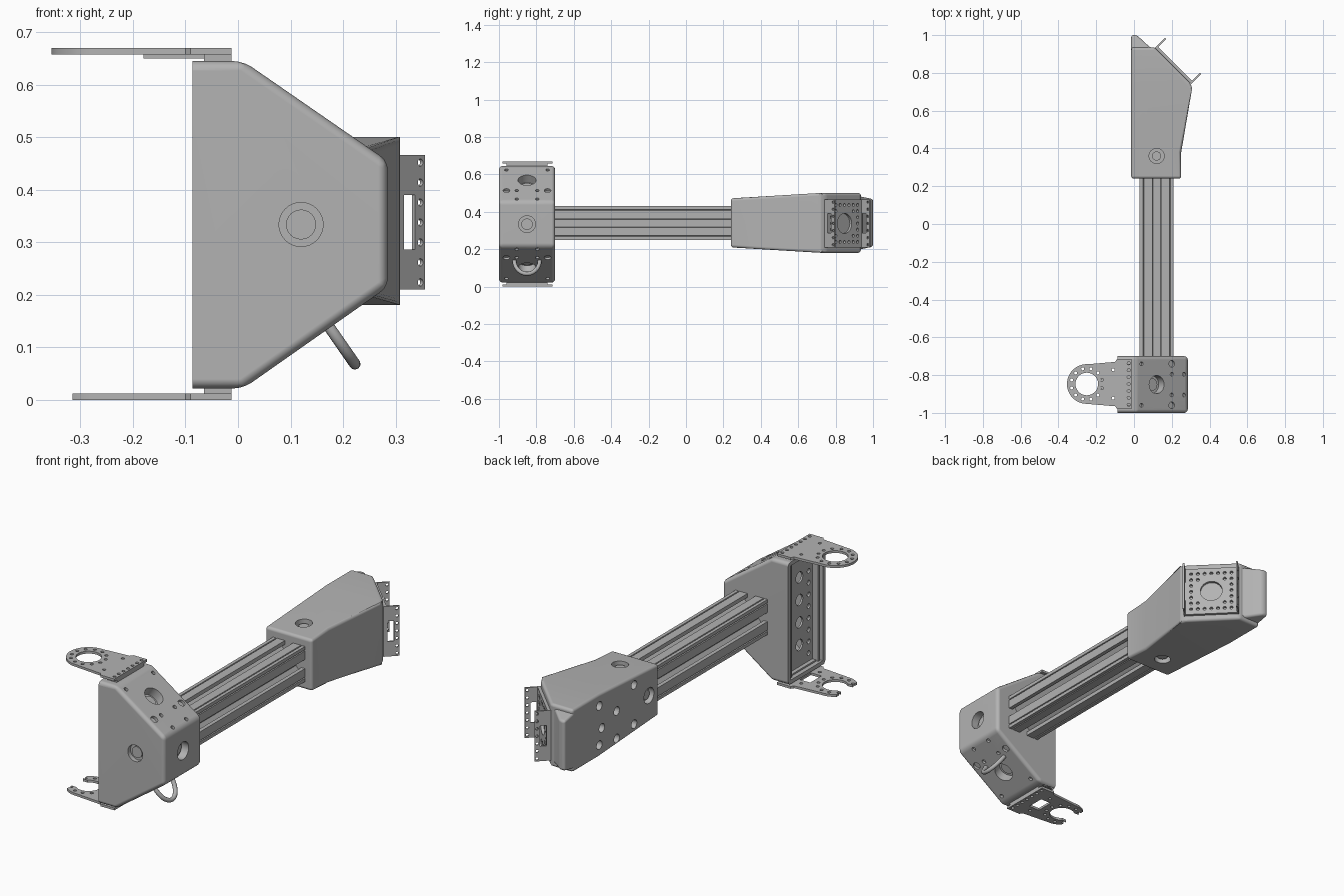
import bpy, bmesh
from math import sin, cos, pi, radians
from mathutils import Matrix, Vector

cube = bpy.data.objects.get("Cube")
if cube:
    bpy.data.objects.remove(cube, do_unlink=True)

grey = bpy.data.materials.new("mid grey")
grey.use_nodes = True
GREY = (0.45, 0.45, 0.45, 1)
grey.diffuse_color = GREY
for node in grey.node_tree.nodes:
    if node.type == 'BSDF_PRINCIPLED':
        node.inputs["Base Color"].default_value = GREY

X, Y, Z = Vector((1, 0, 0)), Vector((0, 1, 0)), Vector((0, 0, 1))


def frame(o, u, v, w):
    m = Matrix((u, v, w)).transposed().to_4x4()
    m.translation = Vector(o)
    return m


FLAT = Matrix.Identity(4)
SIDE = frame((0, 0, 0), X, Z, Y)  # profile in x-z, extruded along y


def new_object(name, bm):
    bmesh.ops.recalc_face_normals(bm, faces=bm.faces)
    me = bpy.data.meshes.new(name)
    bm.to_mesh(me)
    bm.free()
    me.materials.append(grey)
    ob = bpy.data.objects.new(name, me)
    bpy.context.collection.objects.link(ob)
    return ob


def prism_bm(pts, lo, hi, m=FLAT):
    bm = bmesh.new()
    bottom = [bm.verts.new((x, y, lo)) for x, y in pts]
    top = [bm.verts.new((x, y, hi)) for x, y in pts]
    bm.faces.new(bottom)
    bm.faces.new(top)
    for i in range(len(pts)):
        j = (i + 1) % len(pts)
        bm.faces.new((bottom[i], bottom[j], top[j], top[i]))
    bm.transform(m)
    return bm


def prism(name, pts, lo, hi, m=FLAT):
    return new_object(name, prism_bm(pts, lo, hi, m))


def box(name, x, y, z, m=FLAT):
    pts = [(x[0], y[0]), (x[1], y[0]), (x[1], y[1]), (x[0], y[1])]
    return prism(name, pts, z[0], z[1], m)


def rods(name, items, segments=24):
    """Cylinders given as (centre, direction, radius, half length)."""
    bm = bmesh.new()
    for p, d, r, h in items:
        m = Matrix.Translation(p) @ Vector(d).to_track_quat('Z', 'Y').to_matrix().to_4x4()
        bmesh.ops.create_cone(bm, cap_ends=True, segments=segments, radius1=r,
                              radius2=r, depth=2 * h, matrix=m)
    return new_object(name, bm)


def finish(ob, bevel=0, cutters=()):
    if bevel:
        b = ob.modifiers.new("bevel", 'BEVEL')
        b.width, b.segments, b.angle_limit = bevel, 3, radians(20)
    for c in cutters:
        m = ob.modifiers.new("cut", 'BOOLEAN')
        m.operation, m.solver, m.object = 'DIFFERENCE', 'EXACT', c
        c.hide_render = True
    bpy.context.view_layer.update()
    dg = bpy.context.evaluated_depsgraph_get()
    ob.data = bpy.data.meshes.new_from_object(ob.evaluated_get(dg))
    ob.modifiers.clear()
    for c in cutters:
        bpy.data.objects.remove(c, do_unlink=True)
    ob.data.shade_smooth()
    ob.data.set_sharp_from_angle(angle=radians(35))
    w = ob.modifiers.new("normals", 'WEIGHTED_NORMAL')
    w.keep_sharp = True
    return ob


# Head shell, hollow and open towards -x
CY, CZ = -0.85, 0.334
head = prism("head_shell", [(-.12, .022), (.01, .022), (.285, .215), (.285, .455),
                            (.01, .645), (-.12, .645)], -1, -.7, SIDE)
cavity = prism("cavity", [(-.2, .042), (.004, .042), (.265, .225), (.265, .445),
                          (.004, .625), (-.2, .625)], -.98, -.72, SIDE)
trim = box("trim", (-.3, -.087), (-1.2, -.5), (-.2, 1))
up, down = Vector((.57, 0, .82)), Vector((.57, 0, -.82))


def on_slope(x, dy, s):
    z = .645 - (x - .01) * .69
    return Vector((x, CY + dy, z if s > 0 else 2 * CZ - z))


sockets = [("front", Vector((.12, -1, CZ)), -Y, .042, .022),
           ("side", Vector((.285, CY, CZ)), X, .045, .04),
           ("upper", on_slope(.12, 0, 1), up, .048, .05),
           ("lower", on_slope(.12, 0, -1), down, .048, .05)]
big = rods("big_holes", [(p, d, r, .03) for _, p, d, r, _ in sockets], 32)
small = []
for s, n in ((1, up), (-1, down)):
    for dy in (-1, 1):
        for x, y, r in ((.04, .11, .01), (.2, .11, .018), (.2, .055, .01), (.265, .055, .01)):
            small.append((on_slope(x, dy * y, s), n, r, .014))
finish(head, .018, [cavity, trim, big, rods("small_holes", small)])

for where, p, d, r, depth in sockets:
    cup = rods(where + "_socket", [(p - d * (depth / 2 + .01), d, r * 1.15, depth / 2 + .004)], 32)
    finish(cup, 0, [rods("bore", [(p, d, r, depth)], 32)])
    finish(rods(where + "_socket_stud", [(p - d * depth, d, r * .68, .009)]))

# Inner channel seen through the open side of the head
web = box("channel_web", (-.045, -.035), (-.965, -.735), (.045, .622))
slots = [((-.04, CY + dy, .09 + .06 * i), X, .012, .03) for i in range(9) for dy in (-.075, .075)]
slots += [((-.04, CY, .16 + .115 * i), X, .028, .03) for i in range(4)]
finish(web, 0, [rods("web_holes", slots)])
for name, y in (("front", -.965), ("back", -.745)):
    finish(box(name + "_channel_flange", (-.078, -.035), (y, y + .01), (.045, .622)))

# Round-ended mounting plates above and below the head
HX, HY = -.25, -.847
outline = [(-.012, -.98), (-.012, -.715), (-.09, -.715), (-.1, -.73)]
outline += [(HX + .105 * cos(radians(a)), HY + .105 * sin(radians(a))) for a in range(86, 275, 8)]
outline += [(-.1, -.965), (-.09, -.98)]
for name, z, fork in (("top_plate", .658, False), ("bottom_plate", 0, True)):
    holes = [((HX, HY, z), Z, .06, .05)]
    for i in range(12):
        a = i * pi / 6 + pi / 12
        holes.append(((HX + .083 * cos(a), HY + .083 * sin(a), z), Z, .008, .05))
    holes += [((-.028, HY - .11 + .0366 * i, z), Z, .008, .05) for i in range(7)]
    holes += [((-.11, HY + y, z), Z, .008, .05) for y in (-.075, .075)]
    cuts = [rods("plate_holes", holes)]
    if fork:
        cuts += [box("fork_gap", (-.45, HX), (HY - .045, HY + .045), (-.1, .1)),
                 box("fork_end", (-.45, -.315), (-1.1, -.6), (-.1, .1)),
                 box("window", (-.14, -.08), (HY - .045, HY + .045), (-.1, .1))]
    finish(prism(name, outline, z, z + .012), 0, cuts)
finish(box("top_spacer", (-.065, -.012), (-.96, -.74), (.62, .659)))
finish(box("bottom_spacer", (-.065, -.012), (-.96, -.74), (.011, .05)))
finish(box("top_support_strip", (-.18, -.012), (-.9, -.8), (.65, .659)),
       0, [rods("strip_hole", [((HX, HY, .65), Z, .08, .1)])])

# Pull handle on the lower slope
curve = bpy.data.curves.new("handle_path", 'CURVE')
curve.dimensions, curve.bevel_depth, curve.bevel_resolution = '3D', .011, 3
spline = curve.splines.new('POLY')
spline.points.add(24)
root = on_slope(.175, 0, -1) - down * .005
for i, p in enumerate(spline.points):
    a = pi * i / 24
    p.co = (*(root + Y * (.068 * cos(a)) + down * (.088 * sin(a))), 1)
path = bpy.data.objects.new("handle_path", curve)
bpy.context.collection.objects.link(path)
bpy.context.view_layer.update()
mesh = bpy.data.meshes.new_from_object(path.evaluated_get(bpy.context.evaluated_depsgraph_get()))
bpy.data.objects.remove(path, do_unlink=True)
mesh.materials.clear()
mesh.materials.append(grey)
mesh.shade_smooth()
bpy.context.collection.objects.link(bpy.data.objects.new("pull_handle", mesh))

# Slotted beam: one side of the section, turned four times
half = [(.09, .09), (.073, .09), (.07, .082), (.067, .09), (.023, .09), (.023, .07),
        (.045, .07), (.045, .06), (.02, .04)]
side = [(-x, y) for x, y in half] + half[:0:-1]
section = []
for _ in range(4):
    section += side
    side = [(y, -x) for x, y in side]
finish(prism("slotted_beam", [(x + .12, y + .34) for x, y in section], -.73, .27, SIDE))

# Tapered base body
BZ = .341
bm = prism_bm([(-.015, .24), (.25, .24), (.25, .38), (.308, .72), (.298, .747),
               (.11, .935), (-.015, .935)], -1, 1)
bmesh.ops.bisect_plane(bm, geom=bm.verts[:] + bm.edges[:] + bm.faces[:],
                       plane_co=(0, .72, 0), plane_no=(0, 1, 0))
for v in bm.verts:
    v.co.z = BZ + v.co.z * (.131 + .029 * min(1, (v.co.y - .24) / .48))
body = new_object("base_body", bm)
screws = [("top", Vector((.12, .36, .48)), Z), ("bottom", Vector((.12, .36, .203)), -Z),
          ("side", Vector((-.015, .32, BZ)), -X)]
holes = [((-.015, y, BZ + dz), X, .022, .03)
         for y, dz in ((.44, .1), (.44, -.1), (.58, .02), (.58, -.12), (.72, .1), (.72, -.1), (.7, -.02))]
finish(body, .02, [rods("screw_holes", [(p, d, .04, .03) for _, p, d in screws], 32),
                   rods("side_holes", holes)])
for where, p, d in screws:
    finish(rods(where + "_base_screw", [(p - d * .028, d, .024, .014)]))

# Nose at the far end of the base
bm = prism_bm([(-.015, .88), (.11, .88), (.11, .925), (.08, .94), (.015, 1), (-.015, 1)], -1, 1)
for v in bm.verts:
    v.co.z = BZ + v.co.z * (.152 - .025 * (v.co.y - .88) / .12)
finish(new_object("base_nose", bm), .012)

# Drilled U-bracket on the slanted face; local axes: along face, up, outward
bracket = frame((.215, .845, BZ - .003), Vector((-.707, .707, 0)), Z, Vector((.707, .707, 0)))
out = bracket.to_3x3() @ Z
along = bracket.to_3x3() @ X
grid = [(bracket @ Vector((u * .033, v * .033, 0)), out, .008, .05)
        for u in range(-3, 4) for v in range(-3, 4) if u * u + v * v > 5]
grid.append((bracket @ Vector((0, 0, 0)), out, .054, .05))
finish(box("bracket_plate", (-.135, .135), (-.128, .128), (-.012, .004), bracket),
       0, [rods("grid_holes", grid)])
for name, u in (("outer", -.135), ("inner", .127)):
    flange = box(name + "_bracket_flange", (u, u + .008), (-.128, .128), (-.004, .064), bracket)
    drill = [(bracket @ Vector((u, -.114 + .038 * i, .052)), along, .007, .03) for i in range(7)]
    window = box("window", (u - .02, u + .03), (-.052, .052), (.008, .038), bracket)
    finish(flange, 0, [rods("flange_holes", drill), window])
